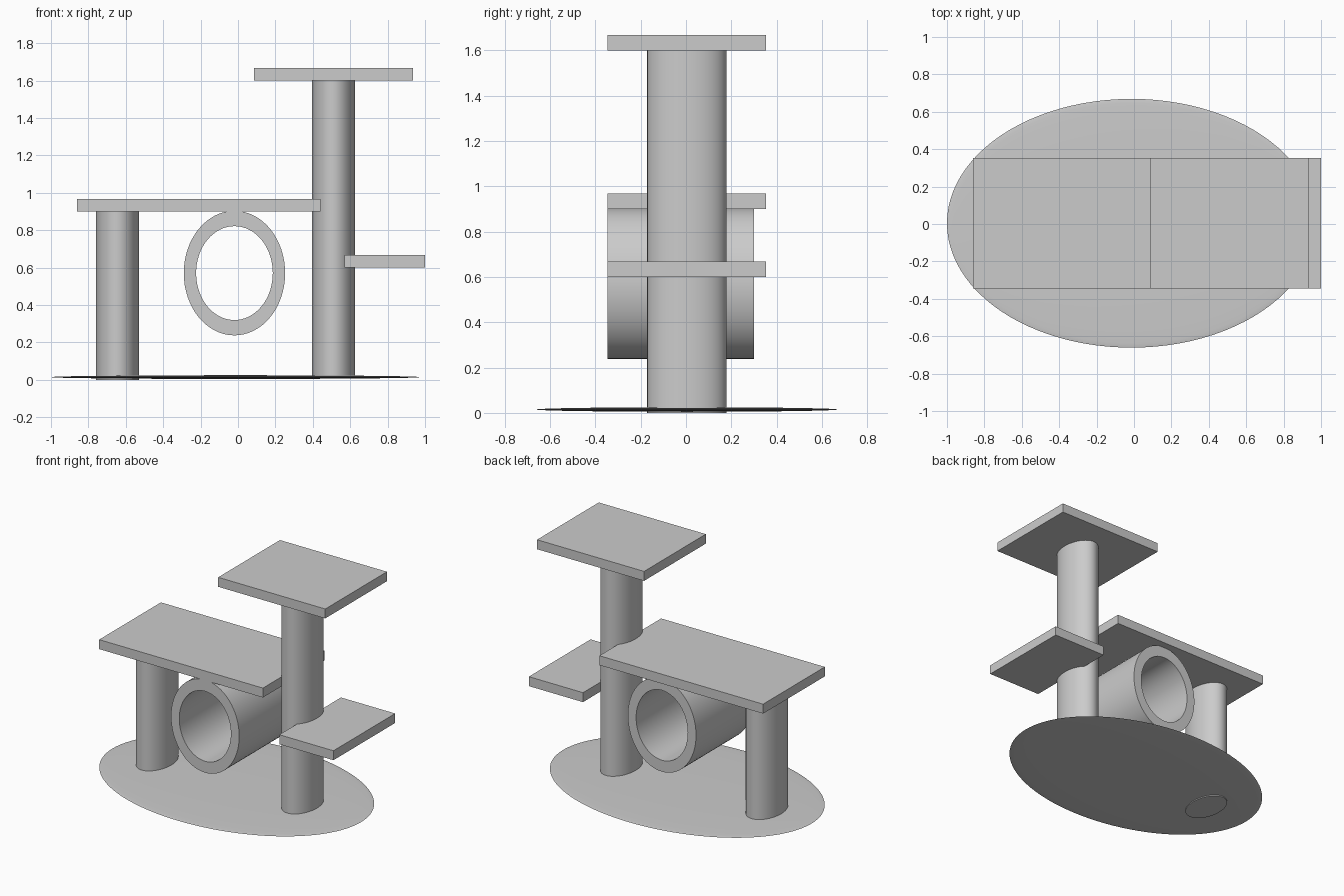
import bpy, bmesh
from math import cos, sin, pi, radians

if "Cube" in bpy.data.objects:
    bpy.data.objects.remove(bpy.data.objects["Cube"])

YC = 0.004  # shared depth centre of posts and shelves


def smooth(obj):
    bpy.ops.object.select_all(action='DESELECT')
    obj.select_set(True)
    bpy.context.view_layer.objects.active = obj
    bpy.ops.object.shade_smooth_by_angle(angle=radians(30))


def post(name, x, z0, z1):
    bpy.ops.mesh.primitive_cylinder_add(vertices=64, radius=1, depth=1,
                                        location=(x, YC, (z0 + z1) / 2))
    obj = bpy.context.object
    obj.name = name
    obj.scale = (0.115, 0.175, z1 - z0)
    bpy.ops.object.transform_apply(location=False, rotation=False, scale=True)
    smooth(obj)


def shelf(name, x0, x1, z0):
    bpy.ops.mesh.primitive_cube_add(size=1, location=((x0 + x1) / 2, YC, z0 + 0.034))
    obj = bpy.context.object
    obj.name = name
    obj.scale = (x1 - x0, 0.70, 0.068)
    bpy.ops.object.transform_apply(location=False, rotation=False, scale=True)


def tube(name, x, z, outer, inner, y0, y1, n=64):
    # Hollow oval tunnel: a four-corner wall section swept round the ellipse
    bm = bmesh.new()
    section = [(outer, y0), (outer, y1), (inner, y1), (inner, y0)]
    rings = [[bm.verts.new((x + r[0] * cos(2 * pi * i / n), y,
                            z + r[1] * sin(2 * pi * i / n)))
              for r, y in section] for i in range(n)]
    for i in range(n):
        a, b = rings[i], rings[(i + 1) % n]
        for j in range(4):
            k = (j + 1) % 4
            bm.faces.new((a[j], a[k], b[k], b[j]))
    bmesh.ops.recalc_face_normals(bm, faces=bm.faces)
    mesh = bpy.data.meshes.new(name)
    bm.to_mesh(mesh)
    bm.free()
    obj = bpy.data.objects.new(name, mesh)
    bpy.context.collection.objects.link(obj)
    smooth(obj)


# Thin, slightly domed oval base
bpy.ops.mesh.primitive_uv_sphere_add(segments=96, ring_count=24, radius=1,
                                     location=(-0.013, YC, 0.015))
base = bpy.context.object
base.name = "oval_base"
base.scale = (0.987, 0.665, 0.01)
bpy.ops.object.transform_apply(location=False, rotation=False, scale=True)
smooth(base)

# Posts
post("short_post", -0.645, 0.0, 0.90)
post("tall_post", 0.51, 0.012, 1.60)

# Shelves
shelf("middle_shelf", -0.86, 0.44, 0.90)
shelf("top_shelf", 0.085, 0.935, 1.60)
shelf("low_step", 0.57, 1.0, 0.60)

# Tunnel hanging under the middle shelf
tube("tunnel", -0.019, 0.571, (0.271, 0.333), (0.205, 0.251), -0.346, 0.30)
